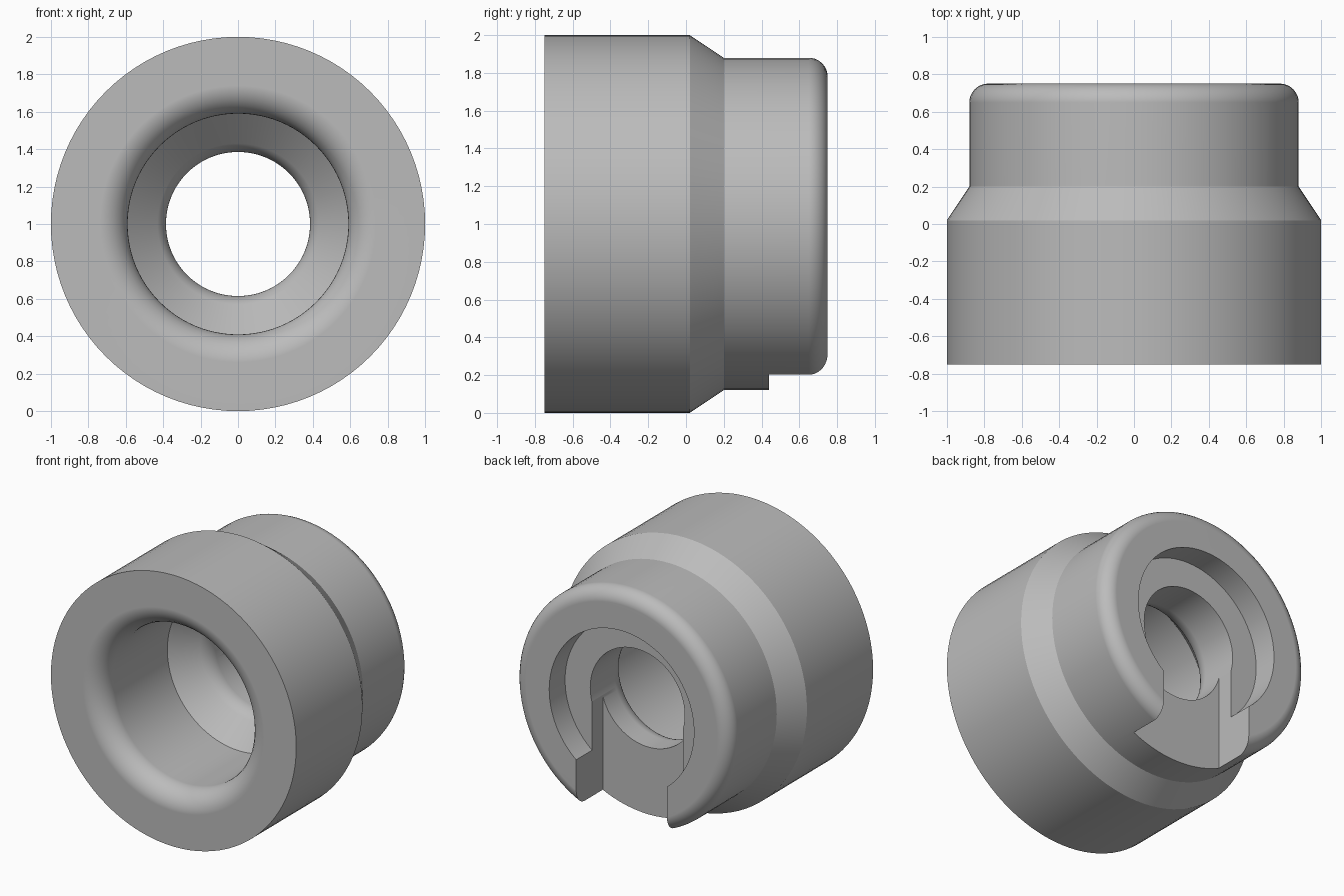
import bpy, bmesh, math
from mathutils import Vector

old = bpy.data.objects.get("Cube")
if old:
    bpy.data.objects.remove(old, do_unlink=True)

SEGMENTS = 96
BORE, POCKET = 0.385, 0.59


def material(name, colour):
    mat = bpy.data.materials.new(name)
    mat.use_nodes = True
    mat.diffuse_color = colour
    mat.node_tree.nodes["Principled BSDF"].inputs["Base Color"].default_value = colour
    return mat


def fillet(before, corner, after, radius, steps=8):
    """Points of an arc that rounds a profile corner."""
    p = Vector(corner)
    u = (Vector(before) - p).normalized()
    v = (Vector(after) - p).normalized()
    half = u.angle(v) / 2
    centre = p + (u + v).normalized() * (radius / math.sin(half))
    start = p + u * (radius / math.tan(half)) - centre
    end = p + v * (radius / math.tan(half)) - centre
    return [centre + start.lerp(end, i / steps).normalized() * radius
            for i in range(steps + 1)]


def finish(bm, name):
    bmesh.ops.recalc_face_normals(bm, faces=bm.faces)
    mesh = bpy.data.meshes.new(name)
    bm.to_mesh(mesh)
    bm.free()
    obj = bpy.data.objects.new(name, mesh)
    bpy.context.collection.objects.link(obj)
    obj.location.z = 1
    return obj


# Closed profile as (radius, y): corner points with optional fillet radius
corners = [
    ((1, -0.75), 0), ((1, 0.02), 0), ((0.88, 0.2), 0),
    ((0.88, 0.75), 0.1), ((POCKET, 0.75), 0), ((POCKET, 0.565), 0),
    ((BORE, 0.565), 0), ((BORE, 0.22), 0.15), ((POCKET, 0.02), 0),
    ((POCKET, -0.75), 0.15),
]
profile = []
for i, (point, radius) in enumerate(corners):
    if radius:
        before, after = corners[i - 1][0], corners[(i + 1) % len(corners)][0]
        profile += fillet(before, point, after, radius)
    else:
        profile.append(Vector(point))

# Turned sleeve body: one ring of vertices per profile point, bridged by quads
bm = bmesh.new()
rings = []
for p in profile:
    angles = [math.tau * k / SEGMENTS for k in range(SEGMENTS)]
    rings.append([bm.verts.new((p.x * math.cos(a), p.y, p.x * math.sin(a)))
                  for a in angles])
for i, ring in enumerate(rings):
    last = rings[i - 1]
    for k in range(SEGMENTS):
        bm.faces.new((last[k - 1], last[k], ring[k], ring[k - 1]))
body = finish(bm, "sleeve_body")
body.data.materials.append(material("plain grey", (0.5, 0.5, 0.5, 1)))

# Slot through the lower rear wall
bm = bmesh.new()
bmesh.ops.create_cube(bm, size=1)
bmesh.ops.scale(bm, vec=(0.74, 0.56, 1.2), verts=bm.verts)
bmesh.ops.translate(bm, vec=(0, 0.72, -0.6), verts=bm.verts)
cutter = finish(bm, "slot_cutter")
cutter.hide_render = True

bpy.ops.object.select_all(action="DESELECT")
body.select_set(True)
bpy.context.view_layer.objects.active = body
cut = body.modifiers.new("slot", "BOOLEAN")
cut.operation = "DIFFERENCE"
cut.solver = "EXACT"
cut.object = cutter
bpy.ops.object.modifier_apply(modifier=cut.name)
bpy.data.objects.remove(cutter, do_unlink=True)

# Smooth round surfaces, crisp machined edges
bpy.ops.object.shade_smooth_by_angle(angle=math.radians(30))
normals = body.modifiers.new("even shading", "WEIGHTED_NORMAL")
normals.keep_sharp = True
